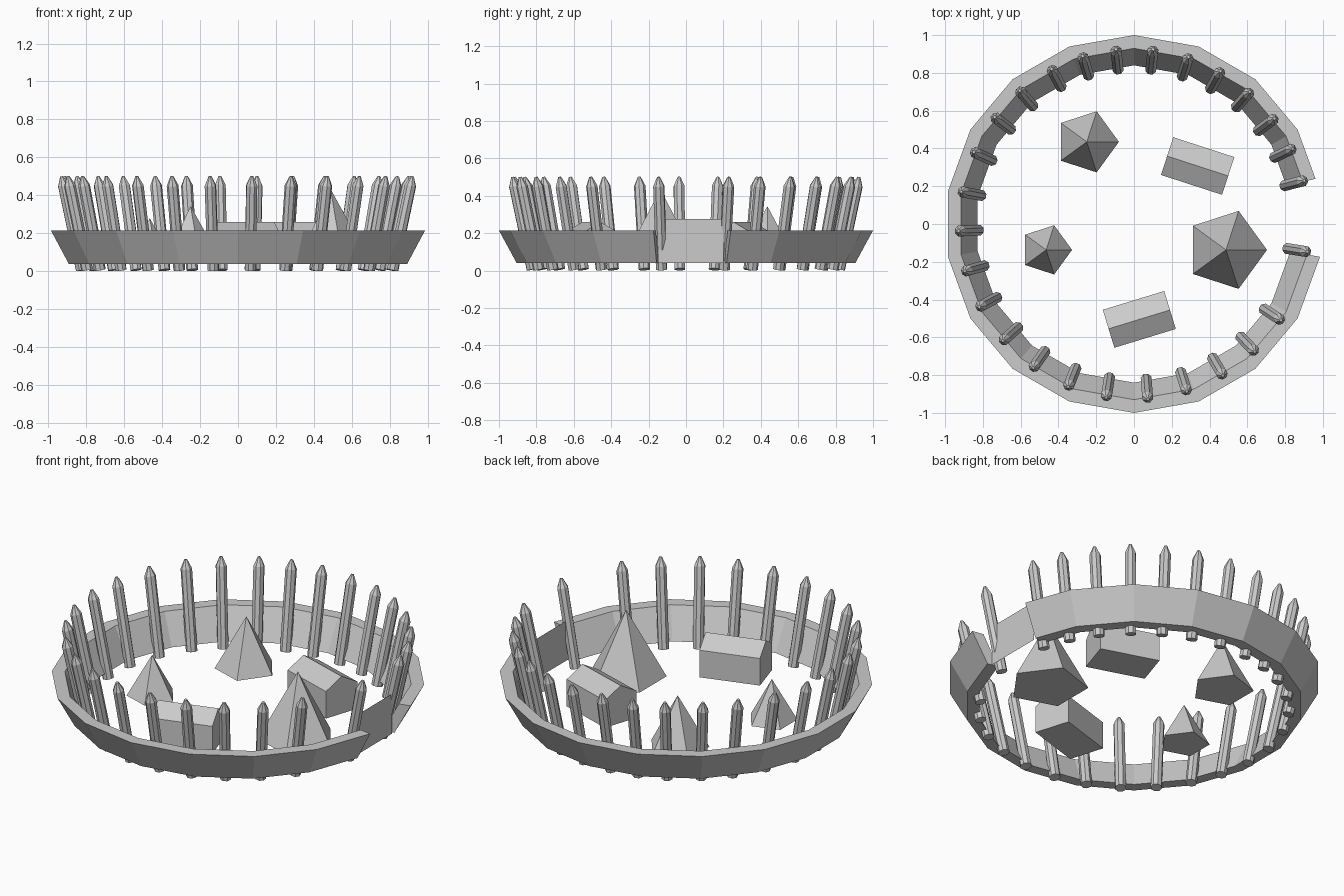
import bpy, bmesh, math
from mathutils import Matrix, Vector

if "Cube" in bpy.data.objects:
    bpy.data.objects.remove(bpy.data.objects["Cube"])

BASE = 0.04   # underside of wall, huts and tents


def make_object(name, bm):
    bmesh.ops.recalc_face_normals(bm, faces=bm.faces)
    mesh = bpy.data.meshes.new(name)
    bm.to_mesh(mesh)
    bm.free()
    obj = bpy.data.objects.new(name, mesh)
    bpy.context.collection.objects.link(obj)
    return obj


# Earth wall: flared profile swept round an 18-gon, cut open at the gate
def wall():
    profile = [(1.0, 0.215), (0.93, 0.215), (0.84, BASE), (0.905, BASE)]
    bm = bmesh.new()
    rings = []
    for deg in [14] + list(range(30, 351, 20)):
        k = 0.99 if deg == 14 else 1.0   # first end lies on a flat side
        a = math.radians(deg)
        rings.append([bm.verts.new((r * k * math.cos(a), r * k * math.sin(a), z))
                      for r, z in profile])
    for p, q in zip(rings, rings[1:]):
        for i in range(4):
            j = (i + 1) % 4
            bm.faces.new((p[i], p[j], q[j], q[i]))
    bm.faces.new(rings[0])
    bm.faces.new(rings[-1][::-1])
    make_object("earth_wall", bm)


# Sharpened stake, leaning outward
def stake_mesh():
    bm = bmesh.new()
    loops = []
    for r, z in [(0.031, 0.0), (0.031, 0.455), (0.008, 0.505)]:
        loops.append([bm.verts.new((r * math.cos(math.tau * (i + 0.5) / 8),
                                    r * math.sin(math.tau * (i + 0.5) / 8), z))
                      for i in range(8)])
    for p, q in zip(loops, loops[1:]):
        for i in range(8):
            j = (i + 1) % 8
            bm.faces.new((p[i], p[j], q[j], q[i]))
    bm.faces.new(loops[0][::-1])
    bm.faces.new(loops[-1])
    obj = make_object("stake", bm)
    return obj


def stakes():
    angles = [14.3, 25.4, 36.9, 48.8, 60.5, 71.9, 83.8, 95.9, 107, 118,
              130.6, 142.5, 155.8, 169.4, 182.3, 195.6, 208.2, 221.7, 235,
              248, 260.9, 274.5, 287.5, 300.4, 313.4, 326.8, 350.9]
    first = stake_mesh()
    for n, deg in enumerate(angles):
        obj = first if n == 0 else first.copy()
        if n:
            bpy.context.collection.objects.link(obj)
        obj.matrix_world = (Matrix.Rotation(math.radians(deg), 4, 'Z')
                            @ Matrix.Translation((0.825, 0, 0.007))
                            @ Matrix.Rotation(math.radians(12), 4, 'Y'))


# Five-sided tent
def tent(name, x, y, radius, top):
    bm = bmesh.new()
    bmesh.ops.create_cone(bm, cap_ends=True, segments=5, radius1=radius,
                          radius2=0, depth=top - BASE)
    bmesh.ops.remove_doubles(bm, verts=bm.verts, dist=1e-5)
    apex = max(bm.verts, key=lambda v: v.co.z)
    corner = next(v for v in bm.verts if v is not apex)
    turn = -math.atan2(corner.co.y, corner.co.x)   # point a corner along +x
    bmesh.ops.rotate(bm, verts=bm.verts, matrix=Matrix.Rotation(turn, 3, 'Z'))
    bmesh.ops.translate(bm, verts=bm.verts, vec=(x, y, (top + BASE) / 2))
    make_object(name, bm)


# Gabled hut: pentagon end extruded along its length
def hut(name, x, y, angle, length=0.34, width=0.21):
    w = width / 2
    gable = [(-w, BASE), (w, BASE), (w, 0.2), (0, 0.26), (-w, 0.2)]
    bm = bmesh.new()
    end = bm.faces.new([bm.verts.new((-length / 2, b, z)) for b, z in gable])
    ext = bmesh.ops.extrude_face_region(bm, geom=[end], use_keep_orig=True)
    bmesh.ops.translate(bm, vec=(length, 0, 0),
                        verts=[g for g in ext["geom"] if isinstance(g, bmesh.types.BMVert)])
    bm.transform(Matrix.Translation((x, y, 0))
                 @ Matrix.Rotation(math.radians(angle), 4, 'Z'))
    make_object(name, bm)


# Flat gate panel closing the gap
def gate():
    bm = bmesh.new()
    bm.faces.new([bm.verts.new(Vector((0.865, y, z))) for y, z in
                  [(-0.15, BASE), (0.2, BASE), (0.2, 0.275), (-0.15, 0.275)]])
    make_object("gate", bm)


wall()
stakes()
gate()
tent("tent_back", -0.25, 0.435, 0.17, 0.345)
tent("tent_small", -0.465, -0.137, 0.137, 0.28)
tent("tent_large", 0.487, -0.137, 0.217, 0.435)
hut("hut_back", 0.337, 0.307, -18)
hut("hut_front", 0.028, -0.505, 17)
